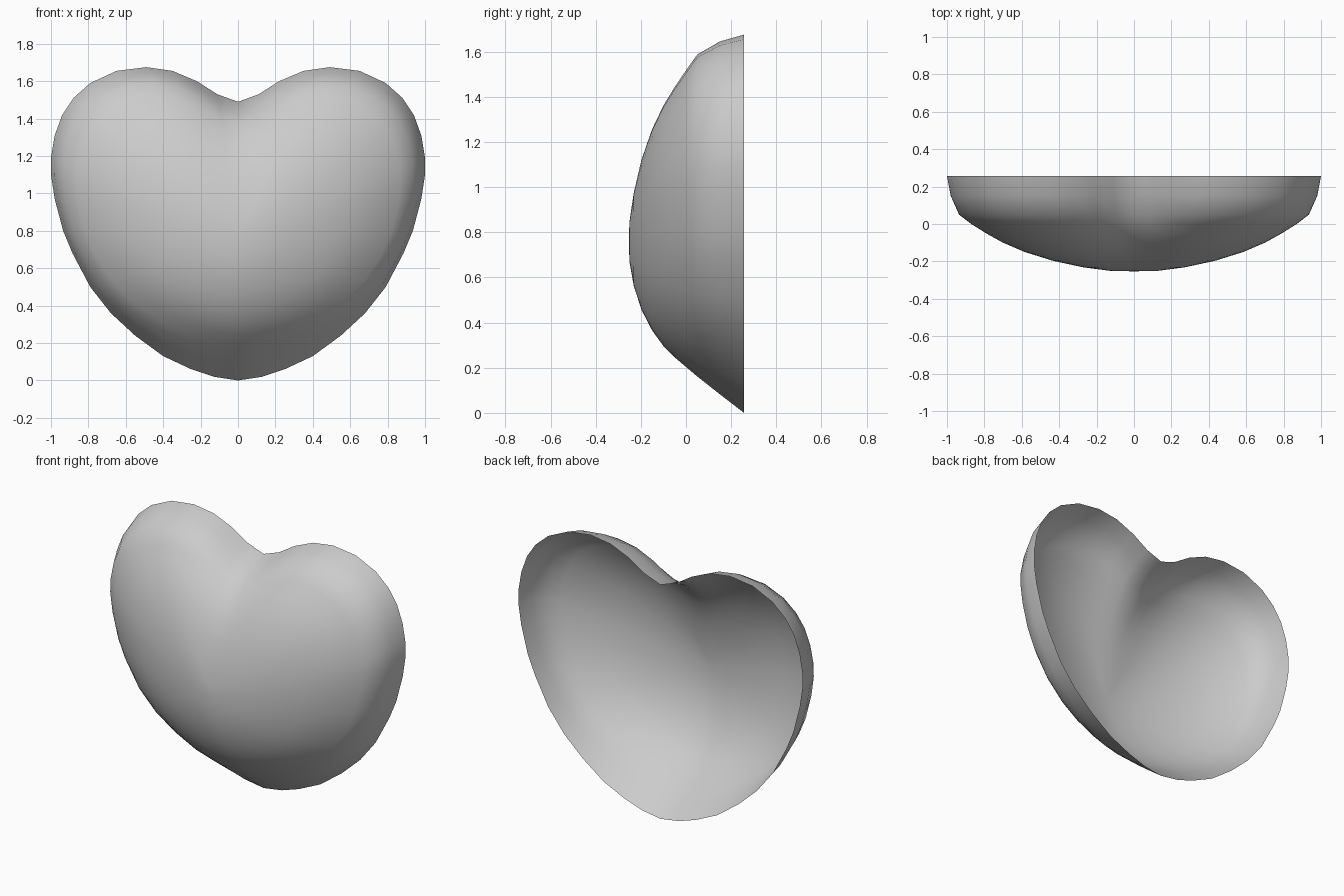
import bpy, bmesh, math

if "Cube" in bpy.data.objects:
    bpy.data.objects.remove(bpy.data.objects["Cube"])

# right half of the heart outline (x, z), notch to bottom tip
HALF = [(0, 1.49), (.11, 1.53), (.22, 1.60), (.35, 1.655), (.49, 1.675), (.65, 1.655),
        (.79, 1.59), (.88, 1.51), (.94, 1.42), (.98, 1.31), (1, 1.19), (1, 1.10),
        (.98, .97), (.935, .8), (.885, .68), (.79, .5), (.68, .36), (.55, .24),
        (.40, .13), (.25, .06), (.13, .02), (0, 0)]
OUTLINE = HALF + [(-x, z) for x, z in HALF[-2:0:-1]]

# depth rings: y, scale at the bottom tip, scale at the sides, scale at the lobes
RINGS = [(.257, 1, 1, 1), (.15, .89, .982, .963), (.05, .785, .94, .895), (0, .735, .885, .825),
         (-.05, .68, .80, .745), (-.10, .615, .715, .66), (-.15, .525, .60, .55),
         (-.20, .40, .44, .40), (-.235, .25, .27, .23), (-.254, .10, .13, .08)]
CZ = 0.75


def ring_point(x, z, ring):
    y, bottom, side, lobe = ring
    # the notch fades out towards the middle of the dome
    if z > 1.4 and abs(x) < .36:
        z += (1.64 - z) * min(1, max(0, (.9 - lobe) * 1.7))
    s = (z - CZ) / math.hypot(x, z - CZ)
    w = s * s
    scale = side * (1 - w) + (lobe if s > 0 else bottom) * w
    return x * scale, y, CZ + (z - CZ) * scale


# open-backed domed heart shell
bm = bmesh.new()
loops = [[bm.verts.new(ring_point(x, z, r)) for x, z in OUTLINE] for r in RINGS]
n = len(OUTLINE)
for a, b in zip(loops, loops[1:]):
    for i in range(n):
        j = (i + 1) % n
        bm.faces.new((a[i], a[j], b[j], b[i]))
centre = bm.verts.new((0, -.254, CZ))
for i in range(n):
    bm.faces.new((loops[-1][i], loops[-1][(i + 1) % n], centre))

# soften the inner surface, keeping the rim and its wall fixed
inner = [v for loop in loops[3:] for v in loop] + [centre]
for _ in range(2):
    bmesh.ops.smooth_vert(bm, verts=inner, factor=0.4, use_axis_x=True, use_axis_y=True, use_axis_z=True)

# make the dome face forwards
bm.normal_update()
if sum(f.normal.y * f.calc_area() for f in bm.faces) > 0:
    bmesh.ops.reverse_faces(bm, faces=bm.faces[:])
for f in bm.faces:
    f.smooth = True
mesh = bpy.data.meshes.new("heart_shell")
bm.to_mesh(mesh)
bm.free()
bpy.context.collection.objects.link(bpy.data.objects.new("heart_shell", mesh))
